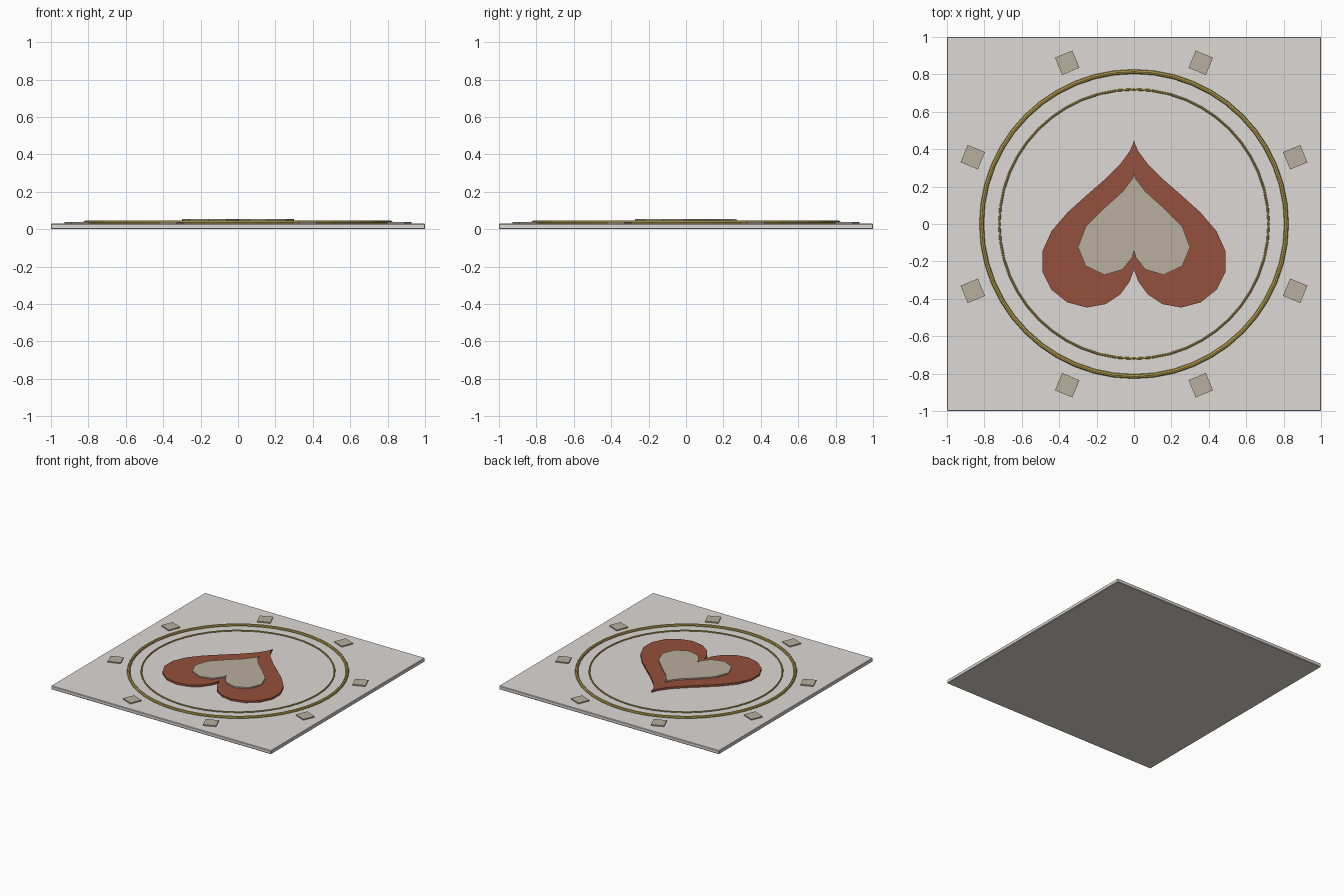
import bpy, bmesh, math

if "Cube" in bpy.data.objects:
    bpy.data.objects.remove(bpy.data.objects["Cube"])


def material(name, rgb):
    m = bpy.data.materials.new(name)
    m.diffuse_color = (*rgb, 1)
    m.use_nodes = True
    m.node_tree.nodes["Principled BSDF"].inputs["Base Color"].default_value = m.diffuse_color
    return m


stone = material("pale_stone", (0.72, 0.69, 0.66))
tan = material("tan_stone", (0.48, 0.43, 0.34))
red = material("red_clay", (0.30, 0.08, 0.045))
gold = material("gold", (0.50, 0.36, 0.08))


def box(name, size, loc, mat, rot=0.0):
    bpy.ops.mesh.primitive_cube_add(size=1, location=loc, rotation=(0, 0, rot))
    o = bpy.context.object
    o.name = name
    o.scale = size
    bpy.ops.object.transform_apply(location=False, rotation=False, scale=True)
    o.data.materials.append(mat)
    return o


def ring(name, radius, tube, z):
    bpy.ops.mesh.primitive_torus_add(major_radius=radius, minor_radius=tube,
                                     major_segments=48, minor_segments=8,
                                     location=(0, 0, z))
    o = bpy.context.object
    o.name = name
    o.data.materials.append(gold)


def heart(name, s, y0, n, z0, z1, mat):
    bm = bmesh.new()
    verts = []
    for i in range(n):
        t = 2 * math.pi * i / n
        x = 16 * math.sin(t) ** 3
        y = 13 * math.cos(t) - 5 * math.cos(2 * t) - 2 * math.cos(3 * t) - math.cos(4 * t)
        verts.append(bm.verts.new((x * s, y0 - y * s, z0)))
    face = bm.faces.new(verts)
    ext = bmesh.ops.extrude_face_region(bm, geom=[face], use_keep_orig=True)
    top = [g for g in ext["geom"] if isinstance(g, bmesh.types.BMVert)]
    bmesh.ops.translate(bm, verts=top, vec=(0, 0, z1 - z0))
    bmesh.ops.recalc_face_normals(bm, faces=bm.faces)
    me = bpy.data.meshes.new(name)
    bm.to_mesh(me)
    bm.free()
    me.materials.append(mat)
    o = bpy.data.objects.new(name, me)
    bpy.context.collection.objects.link(o)


# Floor slab with softened edges
slab = box("floor_slab", (2, 2, 0.03), (0, 0, 0.015), stone)
bev = slab.modifiers.new("edge", "BEVEL")
bev.width = 0.004
bev.segments = 1

# Gold inlay rings
ring("outer_ring", 0.815, 0.012, 0.035)
ring("inner_ring", 0.72, 0.006, 0.034)

# Inverted heart inlay, two layers
heart("heart_base", 0.031, -0.077, 34, 0.028, 0.045, red)
heart("heart_inset", 0.01875, -0.049, 20, 0.044, 0.055, tan)

# Eight square tiles around the rings
for k in range(8):
    a = math.radians(22.5 + 45 * k)
    box(f"border_tile_{k + 1}", (0.1, 0.1, 0.01),
        (0.933 * math.cos(a), 0.933 * math.sin(a), 0.034), tan, a)
